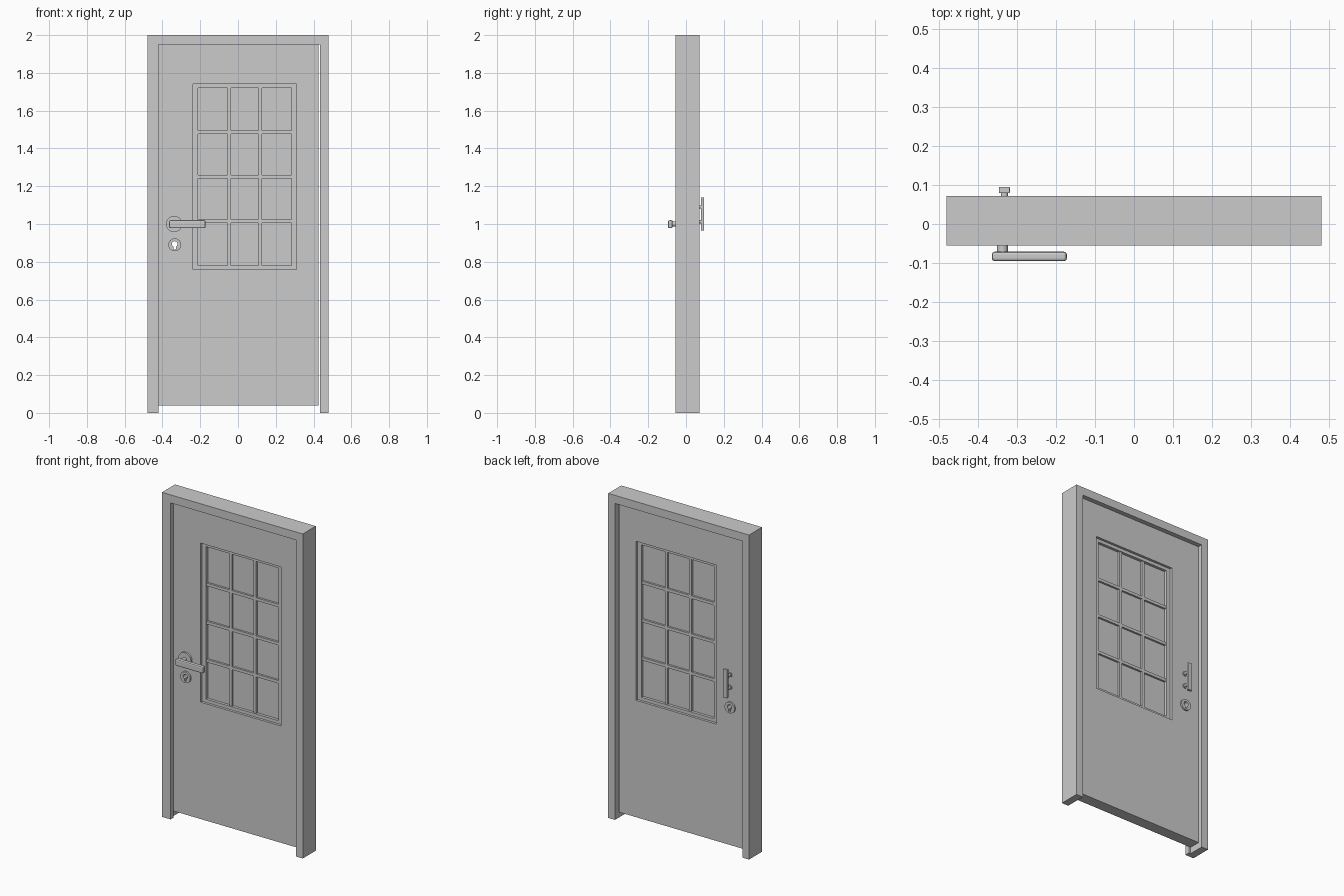
import bpy, bmesh, math
from mathutils import Matrix

if "Cube" in bpy.data.objects:
    bpy.data.objects.remove(bpy.data.objects["Cube"])


def finish(name, bm):
    bmesh.ops.recalc_face_normals(bm, faces=bm.faces)
    me = bpy.data.meshes.new(name)
    bm.to_mesh(me)
    bm.free()
    ob = bpy.data.objects.new(name, me)
    bpy.context.scene.collection.objects.link(ob)
    return ob


def add_box(bm, x0, x1, y0, y1, z0, z1):
    m = Matrix.Translation(((x0 + x1) / 2, (y0 + y1) / 2, (z0 + z1) / 2)) @ \
        Matrix.Diagonal((x1 - x0, y1 - y0, z1 - z0, 1))
    bmesh.ops.create_cube(bm, size=1, matrix=m)


def box(name, *b, bevel=0):
    bm = bmesh.new()
    add_box(bm, *b)
    if bevel:
        bmesh.ops.bevel(bm, geom=bm.edges[:], offset=bevel, segments=2,
                        profile=0.5, affect='EDGES')
    return finish(name, bm)


def prism(name, pts, y0, y1):
    """Extrude an x-z outline along y."""
    bm = bmesh.new()
    f = bm.faces.new([bm.verts.new((x, y0, z)) for x, z in pts])
    ext = bmesh.ops.extrude_face_region(bm, geom=[f])['geom']
    for v in ext:
        if isinstance(v, bmesh.types.BMVert):
            v.co.y = y1
    return finish(name, bm)


def disc(name, x, z, r, y0, y1, n=32):
    pts = [(x + r * math.cos(2 * math.pi * i / n), z + r * math.sin(2 * math.pi * i / n))
           for i in range(n)]
    ob = prism(name, pts, y0, y1)
    for p in ob.data.polygons:
        p.use_smooth = len(p.vertices) == 4
    for e in ob.data.edges:
        a, b = (ob.data.vertices[i].co for i in e.vertices)
        e.use_edge_sharp = abs(a.y - b.y) < 1e-6
    return ob


def cut(ob, cutter):
    m = ob.modifiers.new("cut", 'BOOLEAN')
    m.operation, m.object, m.solver = 'DIFFERENCE', cutter, 'EXACT'
    cutter.hide_render = True
    cutter.hide_viewport = False
    cutter.display_type = 'WIRE'


FY, BY = -0.055, 0.072          # frame front and back
DF, DB = -0.025, 0.045          # door leaf front and back
MID = (DF + DB) / 2

# Door frame with a stop strip on the latch side
prism("door_frame", [(-.48, 0), (-.48, 2), (.48, 2), (.48, 0), (.434, 0),
                     (.434, 1.95), (-.434, 1.95), (-.434, 0)], FY, BY)
box("latch_side_stop", -.434, -.421, FY, DF, 0, 1.95)

# Door leaf with window opening and keyhole
leaf = box("door_leaf", -.434, .425, DF, DB, .04, 1.949)
WX0, WX1, WZ0, WZ1 = -.238, .31, .76, 1.74
cut(leaf, box("window_cutter", WX0, WX1, -.2, .2, WZ0, WZ1))

KX, KZ = -.335, .89
arc = [math.radians(-65 + 310 * i / 20) for i in range(21)]
outline = [(KX + .015 * math.cos(a), KZ + .004 + .015 * math.sin(a)) for a in arc]
outline += [(KX - .006, KZ - .024), (KX + .006, KZ - .024)]
key = prism("keyhole_cutter", outline, -.2, .2)
cut(leaf, key)

# Window surround
bm = bmesh.new()
w, y0, y1 = .027, MID - .02, MID + .02
add_box(bm, WX0, WX0 + w, y0, y1, WZ0, WZ1)
add_box(bm, WX1 - w, WX1, y0, y1, WZ0, WZ1)
for z in (WZ0, WZ1 - .02):
    add_box(bm, WX0 + w, WX1 - w, y0, y1, z, z + .02)
finish("window_surround", bm)

# Glazing bars and glass
gx0, gx1, gz0, gz1 = WX0 + w, WX1 - w, WZ0 + .02, WZ1 - .02
bm = bmesh.new()
for i in (1, 2):
    x = gx0 + (gx1 - gx0) * i / 3
    add_box(bm, x - .009, x + .009, MID - .015, MID + .015, gz0, gz1)
for i in (1, 2, 3):
    z = gz0 + (gz1 - gz0) * i / 4
    add_box(bm, gx0, gx1, MID - .015, MID + .015, z - .009, z + .009)
finish("glazing_bars", bm)
box("window_glass", gx0, gx1, MID - .003, MID + .003, gz0, gz1)

# Keyhole plates on both sides
for side, a, b in (("front", DF - .01, DF), ("back", DB, DB + .01)):
    cut(disc("keyhole_plate_" + side, KX, KZ, .034, a, b), key)

# Lever handle on the front
disc("lever_rosette", -.338, 1, .043, DF - .012, DF)
disc("lever_stem", -.337, 1, .014, -.075, DF - .01, 16)
box("lever_handle", -.364, -.172, -.095, -.071, .978, 1.02, bevel=.007)

# Pull handle on the back
box("pull_bar", -.346, -.318, .079, .095, .965, 1.14, bevel=.002)
for i, z in enumerate((1.012, 1.09)):
    disc(f"pull_post_{i}", -.332, z, .009, DB, .081, 16)
    disc(f"pull_flange_{i}", -.332, z, .014, DB, DB + .006, 16)
